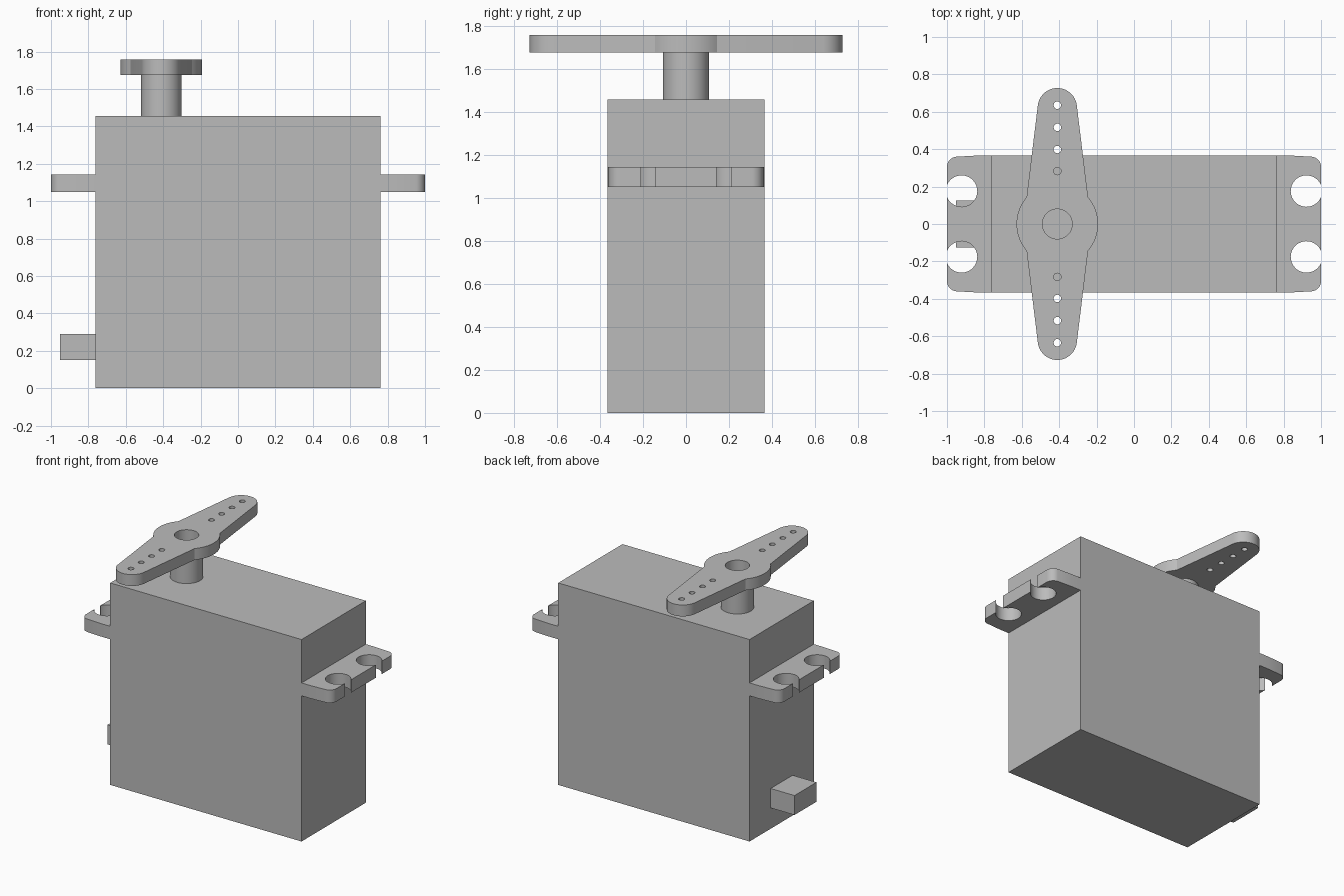
import bpy, bmesh, math

if "Cube" in bpy.data.objects:
    bpy.data.objects.remove(bpy.data.objects["Cube"])

grey = bpy.data.materials.new("plain grey")
grey.diffuse_color = (0.5, 0.5, 0.5, 1)
grey.use_nodes = True
grey.node_tree.nodes["Principled BSDF"].inputs["Base Color"].default_value = grey.diffuse_color


def arc(cx, cy, r, a0, a1, n=16):
    return [(cx + r * math.cos(math.radians(a0 + (a1 - a0) * i / n)),
             cy + r * math.sin(math.radians(a0 + (a1 - a0) * i / n))) for i in range(n + 1)]


def circle(cx, cy, r, n=32):
    return arc(cx, cy, r, 0, 360, n)[:-1]


def plate(name, loops, z0, z1):
    """Extrude a flat outline (first loop) with holes (other loops) from z0 to z1."""
    cu = bpy.data.curves.new(name + "_profile", 'CURVE')
    cu.dimensions, cu.fill_mode, cu.extrude = '2D', 'BOTH', (z1 - z0) / 2
    for pts in loops:
        s = cu.splines.new('POLY')
        s.points.add(len(pts) - 1)
        for p, (x, y) in zip(s.points, pts):
            p.co = (x, y, 0, 1)
        s.use_cyclic_u = True
    tmp = bpy.data.objects.new(name + "_tmp", cu)
    bpy.context.collection.objects.link(tmp)
    dg = bpy.context.evaluated_depsgraph_get()
    me = bpy.data.meshes.new_from_object(tmp.evaluated_get(dg))
    bpy.data.objects.remove(tmp)
    # weld caps to walls and centre at the wanted height
    bm = bmesh.new()
    bm.from_mesh(me)
    bmesh.ops.remove_doubles(bm, verts=bm.verts, dist=1e-5)
    bmesh.ops.translate(bm, verts=bm.verts, vec=(0, 0, (z0 + z1) / 2))
    bmesh.ops.recalc_face_normals(bm, faces=bm.faces)
    bm.to_mesh(me)
    bm.free()
    me.materials.clear()
    me.materials.append(grey)
    ob = bpy.data.objects.new(name, me)
    bpy.context.collection.objects.link(ob)
    bpy.ops.object.select_all(action='DESELECT')
    ob.select_set(True)
    bpy.context.view_layer.objects.active = ob
    bpy.ops.object.shade_smooth_by_angle(angle=math.radians(30))
    return ob


def rect(x0, x1, y0, y1):
    return [(x0, y0), (x1, y0), (x1, y1), (x0, y1)]


# Case and cable exit block
plate("case", [rect(-0.763, 0.763, -0.366, 0.366)], 0, 1.456)
plate("cable_block", [rect(-0.953, -0.763, -0.125, 0.125)], 0.15, 0.29)

# Mounting tabs: rounded corners, screw holes open to the outer edge
half = [(0.763, 0.366), (0.84, 0.366)]
half += arc(0.945, 0.305, 0.055, 82, 0, 8)
half = [(x, y) for x, y in half]
half += [(1.0, 0.21)] + arc(0.922, 0.176, 0.084, 24, 336, 36) + [(1.0, 0.142)]
outline = half + [(x, -y) for x, y in reversed(half)]
plate("right_tab", [outline], 1.05, 1.143)
plate("left_tab", [[(-x, y) for x, y in outline]], 1.05, 1.143)

# Output shaft
SX = -0.41
plate("output_shaft", [circle(SX, 0, 0.108, 48)], 1.456, 1.675)

# Two-armed horn: round hub, tapered arms, row of link holes on each arm
a = math.degrees(math.atan2(0.143, 0.164))
upper = arc(0, 0, 0.218, -a, a, 20) + arc(0, 0.622, 0.105, 10, 170, 20)
horn = [(SX + x, y) for x, y in upper + [(-x, -y) for x, y in upper]]
holes = [circle(SX, s * y, 0.02, 16) for s in (1, -1) for y in (0.283, 0.398, 0.517, 0.635)]
plate("horn", [horn, circle(SX, 0, 0.08)] + holes, 1.675, 1.757)
